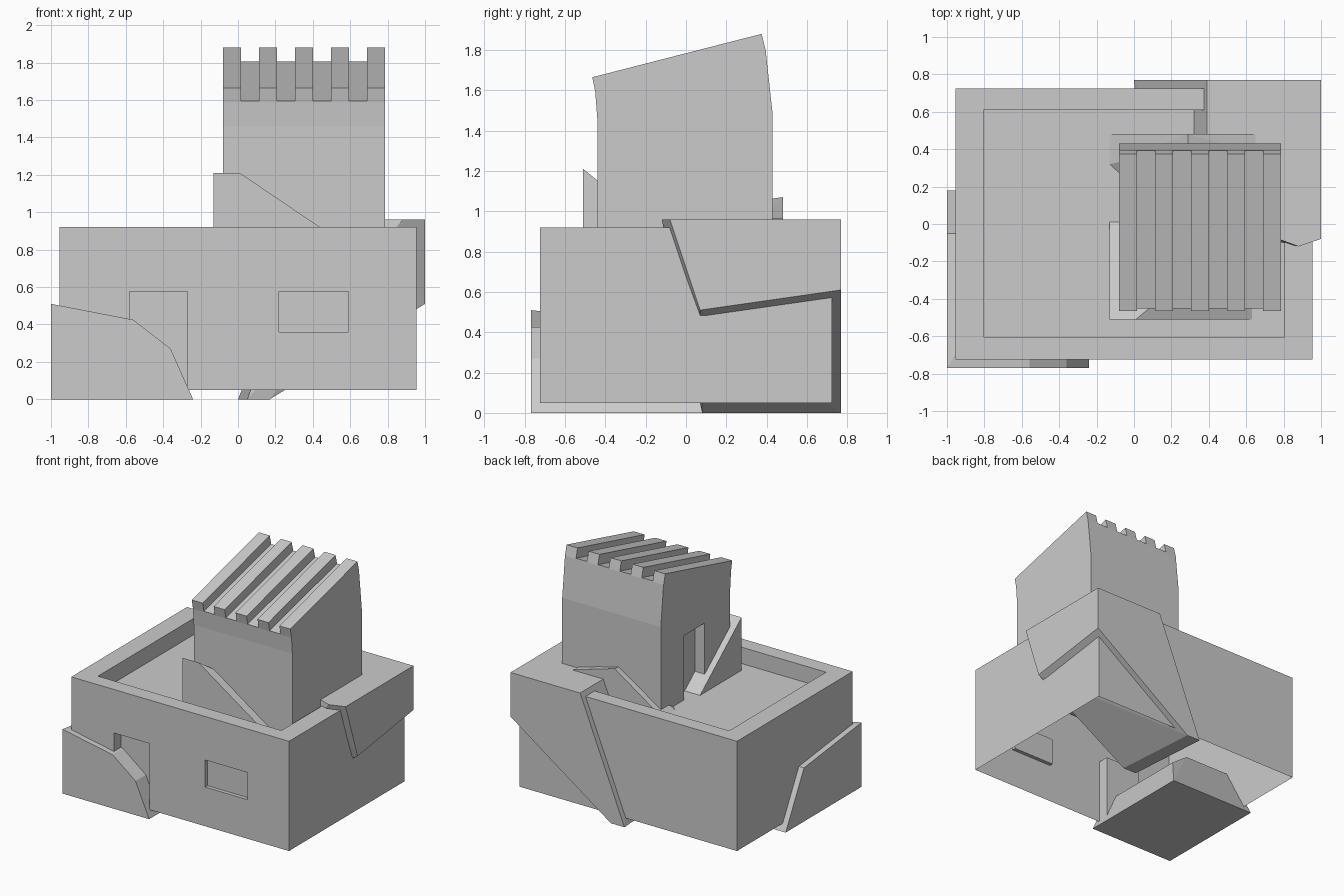
import bpy, bmesh

if "Cube" in bpy.data.objects:
    bpy.data.objects.remove(bpy.data.objects["Cube"])


def finish(name, bm):
    bmesh.ops.recalc_face_normals(bm, faces=bm.faces)
    me = bpy.data.meshes.new(name)
    bm.to_mesh(me)
    bm.free()
    ob = bpy.data.objects.new(name, me)
    bpy.context.collection.objects.link(ob)
    return ob


def prism_x(name, profile, x0, x1):
    """Extrude a (y, z) profile from x0 to x1."""
    bm = bmesh.new()
    face = bm.faces.new([bm.verts.new((x0, y, z)) for y, z in profile])
    ext = bmesh.ops.extrude_face_region(bm, geom=[face])["geom"]
    moved = [g for g in ext if isinstance(g, bmesh.types.BMVert)]
    bmesh.ops.translate(bm, vec=(x1 - x0, 0, 0), verts=moved)
    return finish(name, bm)


def box(name, x, y, z):
    return prism_x(name, [(y[0], z[0]), (y[1], z[0]), (y[1], z[1]), (y[0], z[1])], *x)


def hull(name, points):
    """Convex faceted chunk around a few corner points."""
    bm = bmesh.new()
    for p in points:
        bm.verts.new(p)
    res = bmesh.ops.convex_hull(bm, input=bm.verts)
    junk = {v for v in res["geom_interior"] + res["geom_unused"]
            if isinstance(v, bmesh.types.BMVert)}
    bmesh.ops.delete(bm, geom=list(junk), context='VERTS')
    bmesh.ops.dissolve_limit(bm, angle_limit=0.01, verts=bm.verts, edges=bm.edges)
    return finish(name, bm)


def cut(target, cutters):
    bpy.context.view_layer.objects.active = target
    for c in cutters:
        c.hide_render = True
        mod = target.modifiers.new("cut", 'BOOLEAN')
        mod.operation, mod.solver, mod.object = 'DIFFERENCE', 'EXACT', c
        bpy.ops.object.modifier_apply(modifier=mod.name)
        bpy.data.objects.remove(c)


# Main building: parapet roof, doorway and window recesses
body = box("main_building", (-.955, .955), (-.725, .725), (.05, .92))
cut(body, [
    box("roof_cut", (-.805, .805), (-.605, .61), (.79, 1.1)),
    box("door_cut", (-.58, -.27), (-.9, -.64), (-.1, .575)),
    box("window_cut", (.22, .59), (-.9, -.695), (.36, .575)),
])
# The building is open underneath
bm = bmesh.new()
bm.from_mesh(body.data)
under = [f for f in bm.faces if f.normal.z < -.9 and f.calc_center_median().z < .06]
bmesh.ops.delete(bm, geom=under, context='FACES')
bm.to_mesh(body.data)
bm.free()

# Tower with slanted, grooved roof and a side doorway
tower = prism_x("tower", [(-.44, .79), (.43, .79), (.43, 1.48), (.395, 1.8), (.375, 1.88),
                          (-.465, 1.665), (-.45, 1.59), (-.44, 1.46)], -.08, .785)
w = .865 / 9
cuts = []
for i in range(4):
    x = -.08 + w * (2 * i + 1)
    cuts.append(prism_x("groove_cut", [(-.6, 1.558), (.6, 1.856), (.6, 2.1), (-.6, 2.1)], x, x + w))
cuts.append(box("tower_door_cut", (-.3, .005), (-.12, .14), (.7, 1.3)))
cut(tower, cuts)

# Front left plaster chunk: shrinking rectangles by height, peaking at the corner
pts = [(-1, -.77, .51)]
for x, y, z in [(-.24, .18, 0), (-.36, .025, .27), (-.56, -.05, .425)]:
    pts += [(-1, -.77, z), (x, -.77, z), (x, y, z), (-1, y, z)]
hull("front_left_plaster", pts)

# Back right plaster chunk wrapping the upper corner
hull("back_right_plaster", [
    (1, -.08, .96), (.88, -.12, .96), (.39, .06, .96), (.39, .77, .96), (1, .77, .96),
    (1, .07, .51), (1, .77, .61),
    (0, .77, 0), (.12, .77, 0), (.05, .08, 0), (.17, .08, 0)])

# Plaster chunks at the foot of the tower
hull("tower_front_plaster", [
    (-.13, -.51, .79), (.63, -.51, .79), (.63, .01, .79), (-.13, .01, .79),
    (-.13, -.51, 1.21), (.01, -.51, 1.21)])
hull("tower_back_plaster", [
    (-.13, .48, .79), (-.13, .32, .79), (0, .2, .79), (.29, .48, 1.07), (.29, .4, 1.06),
    (.65, .48, .965), (.65, .38, .965), (.65, .48, .79), (.65, .25, .79)])
